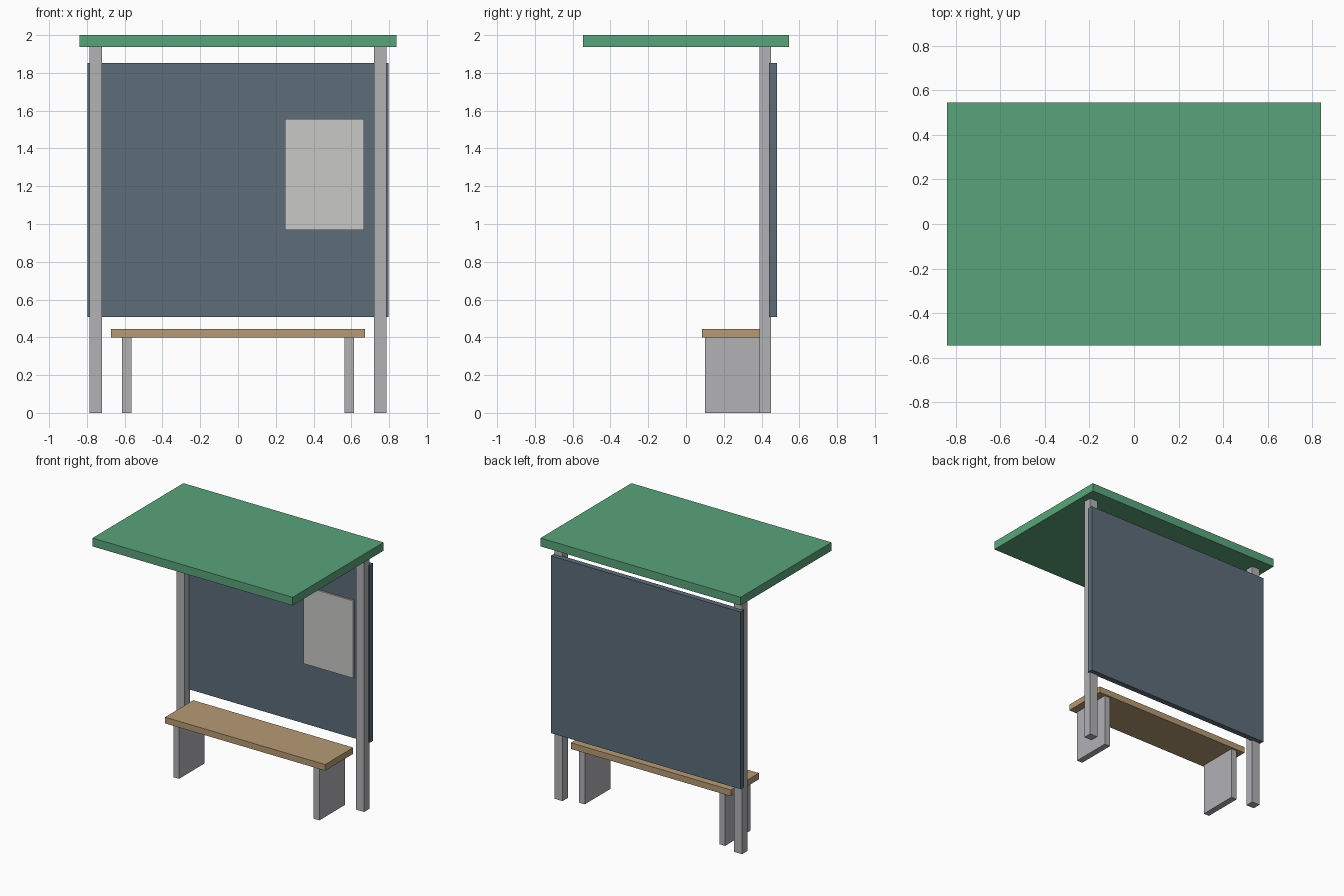
import bpy

default = bpy.data.objects.get("Cube")
if default:
    bpy.data.objects.remove(default, do_unlink=True)


def material(name, *rgb):
    """Flat material from 8-bit screen colour, stored as linear values."""
    linear = [((c / 255 + 0.055) / 1.055) ** 2.4 for c in rgb] + [1]
    mat = bpy.data.materials.new(name)
    mat.use_nodes = True
    mat.diffuse_color = linear
    shader = mat.node_tree.nodes["Principled BSDF"]
    shader.inputs["Base Color"].default_value = linear
    shader.inputs["Roughness"].default_value = 0.8
    return mat


def box(name, mat, x, y, z):
    """Box spanning the given (low, high) range on each axis."""
    spans = (x, y, z)
    bpy.ops.mesh.primitive_cube_add(size=1, location=[(a + b) / 2 for a, b in spans])
    obj = bpy.context.object
    obj.name = obj.data.name = name
    for v in obj.data.vertices:
        for axis, (a, b) in enumerate(spans):
            v.co[axis] *= b - a
    obj.data.materials.append(mat)
    return obj


green = material("roof green", 90, 164, 123)
slate = material("panel slate", 93, 109, 122)
grey = material("metal grey", 178, 178, 182)
wood = material("bench wood", 183, 154, 117)
paper = material("notice off white", 200, 200, 198)

# Roof slab
box("roof", green, (-0.84, 0.84), (-0.545, 0.545), (1.937, 2.0))

# Back wall and the notice board fixed to its front
box("back_panel", slate, (-0.797, 0.797), (0.44, 0.483), (0.508, 1.853))
box("notice_board", paper, (0.25, 0.668), (0.427, 0.44), (0.968, 1.555))

# Bench seat
box("bench_seat", wood, (-0.672, 0.672), (0.085, 0.422), (0.398, 0.445))

# Posts and bench legs, one on each side
for side, s in (("left", 1), ("right", -1)):
    box(side + "_post", grey, sorted((s * 0.72, s * 0.787)), (0.388, 0.451), (0, 1.937))
    box(side + "_bench_leg", grey, sorted((s * 0.565, s * 0.613)), (0.1, 0.407), (0, 0.398))
